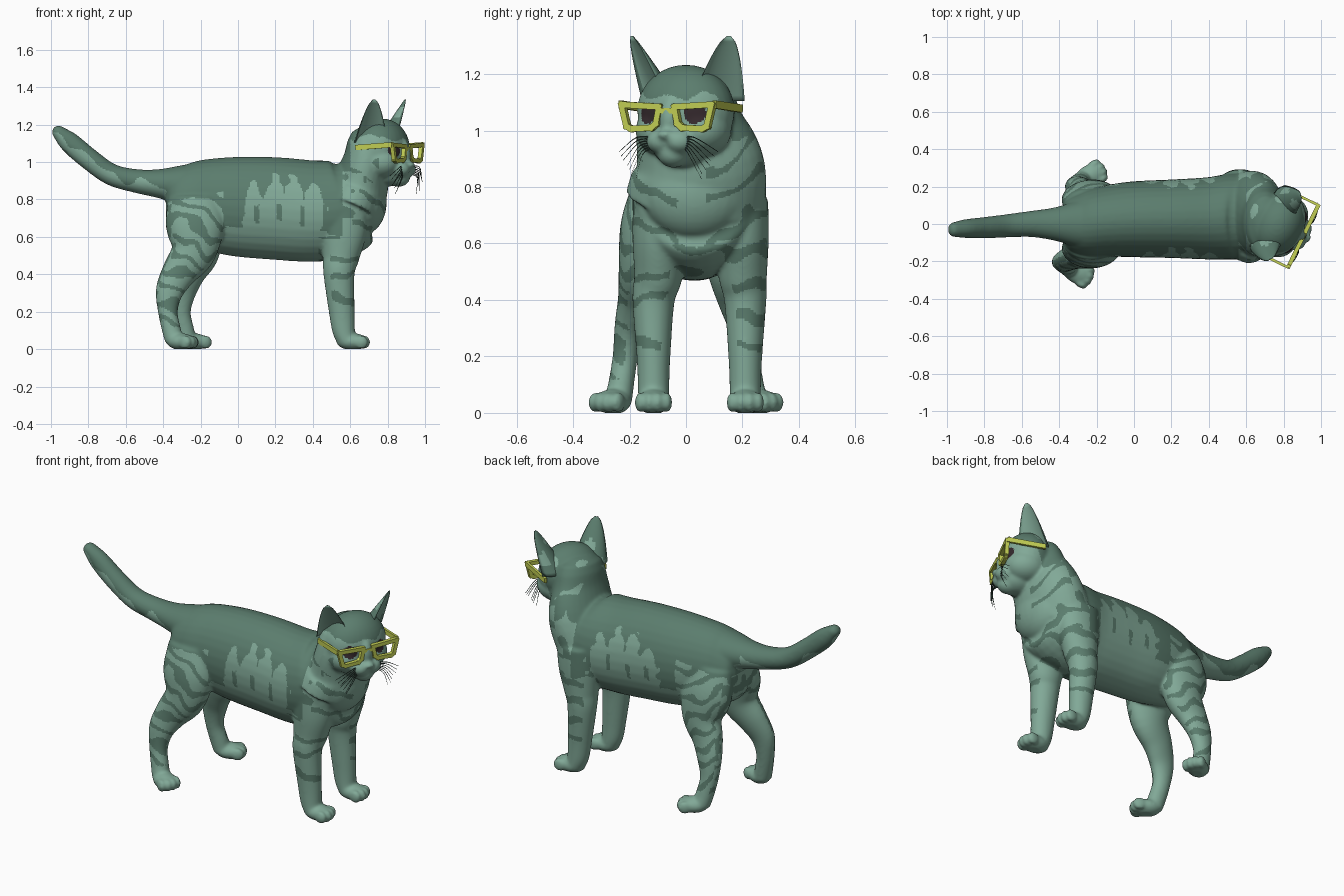
import bpy, bmesh, math
from mathutils import Vector, Matrix, noise

if "Cube" in bpy.data.objects:
    bpy.data.objects.remove(bpy.data.objects["Cube"])

def mat(name, rgb):
    m = bpy.data.materials.new(name)
    m.diffuse_color = (*rgb, 1)
    m.use_nodes = True
    m.node_tree.nodes["Principled BSDF"].inputs["Base Color"].default_value = m.diffuse_color
    return m

LIGHT = mat("light green fur", (0.22, 0.395, 0.31))
DARK = mat("dark green fur", (0.105, 0.205, 0.155))
EYE = mat("dark eye", (0.035, 0.022, 0.026))
YELLOW = mat("yellow green frame", (0.55, 0.63, 0.09))
WHISK = mat("whisker green", (0.04, 0.08, 0.06))

# Head frame: the head is turned a little towards -y
HEAD = Matrix.Translation((0.77, 0, 1.07)) @ Matrix.Rotation(math.radians(-26), 4, 'Z')
HEAD_INV = HEAD.inverted()

def spline(pts, steps=5):
    """Catmull-Rom through tuples of any length."""
    P = [Vector(p) for p in pts]
    P = [2 * P[0] - P[1]] + P + [2 * P[-1] - P[-2]]
    out = []
    for i in range(1, len(P) - 2):
        a, b, c, d = P[i - 1:i + 3]
        for s in range(steps):
            t = s / steps
            out.append(0.5 * (2 * b + (c - a) * t + (2 * a - 5 * b + 4 * c - d) * t * t
                              + (3 * b - a - 3 * c + d) * t ** 3))
    return out + [P[-2]]

def loft(bm, rings):
    """Skin a list of vertex-position rings and cap both ends."""
    R = [[bm.verts.new(p) for p in r] for r in rings]
    n = len(R[0])
    for r, s in zip(R, R[1:]):
        for i in range(n):
            bm.faces.new((r[i], r[(i + 1) % n], s[(i + 1) % n], s[i]))
    bm.faces.new(R[0][::-1])
    bm.faces.new(R[-1])

def tube(bm, pts, n=32, steps=5, rounded=True):
    """pts: x, y, z, half width across y, half depth."""
    raw = spline(pts, steps)
    C = [Vector(r[:3]) for r in raw]
    rings = []
    for i, r in enumerate(raw):
        t = (C[min(i + 1, len(C) - 1)] - C[max(i - 1, 0)]).normalized()
        side = (Vector((0, 1, 0)) - t * t.y).normalized()
        up = t.cross(side)
        ring = lambda c, k: [c + side * r[3] * k * math.cos(a) + up * r[4] * k * math.sin(a)
                             for a in (2 * math.pi * j / n for j in range(n))]
        rings.append(ring(C[i], 1))
        if rounded and i == len(raw) - 1:
            for q in (0.5, 0.85, 1.0):
                rings.append(ring(C[i] + t * r[4] * q * 0.8, math.sqrt(max(1 - q * q, 0.01))))
    loft(bm, rings)

def ball(bm, c, r, m=Matrix()):
    bmesh.ops.create_uvsphere(bm, u_segments=28, v_segments=18, radius=1,
                              matrix=m @ Matrix.Translation(c) @ Matrix.Diagonal((*r, 1)))

def make(name, bm, mats, smooth=True):
    bmesh.ops.recalc_face_normals(bm, faces=bm.faces)
    me = bpy.data.meshes.new(name)
    bm.to_mesh(me)
    bm.free()
    for m in mats:
        me.materials.append(m)
    me.shade_smooth() if smooth else me.shade_flat()
    ob = bpy.data.objects.new(name, me)
    bpy.context.collection.objects.link(ob)
    return ob

# ---- body: torso, neck, tail
bm = bmesh.new()
tube(bm, [(-.385, 0, .775, .08, .11), (-.35, 0, .775, .14, .17), (-.26, 0, .775, .175, .22),
          (-.15, .015, .772, .19, .247), (0, .025, .762, .203, .267), (.2, .028, .752, .21, .274),
          (.4, .03, .738, .22, .271), (.55, .04, .75, .23, .26), (.66, .035, .79, .21, .21),
          (.735, .03, .80, .14, .13)], rounded=False)
ball(bm, (.675, .03, .785), (.12, .19, .17))
tube(bm, [(.6, .035, .75, .25, .17), (.65, .048, .87, .232, .155), (.685, .018, 1.0, .198, .127),
          (.70, .005, 1.1, .17, .115)])
tube(bm, [(-.14, 0, .84, .15, .18), (-.28, 0, .875, .13, .115), (-.42, 0, .885, .09, .078),
          (-.55, 0, .90, .07, .063),
          (-.68, -.01, .935, .062, .058), (-.8, -.02, 1.02, .057, .058),
          (-.9, -.025, 1.105, .05, .056), (-.965, -.03, 1.165, .039, .035)])

# ---- head: skull, cheeks, muzzle, chin, nose bridge
ball(bm, (0, 0, 0), (.142, .18, .163), HEAD)
for s in (-1, 1):
    ball(bm, (.02, s * .075, -.07), (.115, .10, .09), HEAD)
    ball(bm, (.115, s * .036, -.108), (.065, .056, .048), HEAD)
ball(bm, (.10, 0, -.150), (.062, .058, .052), HEAD)
ball(bm, (.05, 0, -.12), (.105, .10, .08), HEAD)
ball(bm, (.095, 0, -.03), (.072, .05, .10), HEAD)
ball(bm, (.165, 0, -.085), (.028, .03, .018), HEAD)

# ---- legs and paws
def paw(x, y, turn, L):
    m = Matrix.Translation((x, y, 0)) @ Matrix.Rotation(turn, 4, 'Z')
    ball(bm, (0, 0, .04), (L, .060, .045), m)
    for k in (-1.5, -.5, .5, 1.5):
        ball(bm, (.066 - .012 * abs(k), k * .031, .037), (.036, .020, .037), m)

for y in (-.115, .21):
    yt = y * .92 + .008
    tube(bm, [(.57, yt, .76, .09, .13), (.565, yt, .62, .092, .122), (.55, yt, .49, .086, .098),
              (.54, y, .4, .075, .083), (.555, y, .2, .06, .069), (.565, y, .1, .056, .061),
              (.58, y, .045, .055, .05)], rounded=False)
    paw(.612, y, 0, .087)

for s, d in ((-1, 0), (1, .07)):
    tube(bm, [(-.225, s * .10, .8, .09, .15), (-.228, s * .135, .66, .097, .158),
              (-.24 + d * .3, s * .155, .52, .084, .122), (-.315 + d * .7, s * .175, .41, .066, .094),
              (-.366 + d, s * .20, .31, .053, .075), (-.375 + d, s * .215, .2, .045, .053),
              (-.355 + d, s * .23, .1, .046, .051), (-.34 + d, s * .24, .045, .05, .05)],
         rounded=False)
    paw(-.305 + d, s * .258, s * math.radians(28), .08)

# ---- fuse the parts into one smooth skin
raw = make("body_parts", bm, [LIGHT])
rm = raw.modifiers.new("fuse", 'REMESH')
rm.mode, rm.voxel_size = 'VOXEL', 0.0075
sm = raw.modifiers.new("soften", 'SMOOTH')
sm.factor, sm.iterations = 0.5, 14
me = bpy.data.meshes.new_from_object(raw.evaluated_get(bpy.context.evaluated_depsgraph_get()))
bpy.data.objects.remove(raw)
me.materials.clear()
for m in (LIGHT, DARK, EYE):
    me.materials.append(m)
for v in me.vertices:
    v.co.z = max(v.co.z, 0)

# ---- coat pattern by position and direction
def coat(c, n):
    x, y, z = c
    h = HEAD_INV @ c
    ns = noise.noise(c * 9)
    fine = noise.noise(c * 22)
    if z > .87 and x > .6 and h.length < .24:                      # head
        if h.x > .05 and ((abs(h.y) - .092) / .036) ** 2 + ((h.z + .01) / .036) ** 2 < 1:
            return 2
        if h.x > .06:
            return int(h.z > .065 + .09 * ns)
        return int(h.z > .0 + .3 * ns)
    if x < -.42 and z > .75:                                       # tail
        return int(n.z + 1.5 * ns > -.3)
    if x > .43 and z < .6:                                         # front legs
        inner = n.y * (1 if y < .05 else -1)
        return int(z > .2 and inner < .5 and n.x > -.55 and math.sin(z * 55 + 3 * ns + y * 6) > .5)
    if x > .56:                                                    # neck and chest
        if n.x > .25:
            return int(abs(y - .02) > .05 and math.sin((z - .5 * abs(y - .02)) * 46 + 3 * ns) > .6)
        return int(z > .95 + .15 * ns or ns > .12 and z > .7)
    if x < -.08 and z < .82 + .2 * (x + .2):                       # hind legs
        if n.y * y < 0 and z < .6 or z < .12 or n.z < -.5:
            return 0
        if n.x < -.7:
            return int(fine > -.05)
        return int(math.sin((z + .55 * x) * 62 + 5 * ns) > .3)
    if n.z < -.35 or z < .6 + .08 * ns:                            # belly and lower flank
        return 0
    if .03 < x + .05 * fine < .46:                                 # flank patch with fingers
        top = .75 + .1 * abs(math.sin((x - .03) * 29)) + .08 * math.sin((x - .03) * 7)
        streak = abs(math.sin((x + .02) * 26)) < .3 and .68 < z + .04 * fine < .77
        return int(z > top + .06 * fine or streak)
    return 1

for p in me.polygons:
    p.material_index = coat(p.center, p.normal)
me.shade_smooth()
bpy.context.collection.objects.link(bpy.data.objects.new("body", me))

# ---- ears: hollow crescents tapering to a point
for name, s in (("ear_near", -1), ("ear_far", 1)):
    bm = bmesh.new()
    base, tip = Vector((-.03, s * .104, .035)), Vector((.045, s * .190, .264))
    wide, back = Vector((.6, -s * .8, 0)), Vector((-.8, -s * .6, 0))
    rings = []
    for i in range(13):
        t = i / 12
        w, d = .088 * (1 - t) ** .62 + .008, .085 * (1 - t) + .006
        ring = []
        for j in range(20):
            a = 2 * math.pi * j / 20
            depth = math.sin(a) if j <= 10 else -.6 * math.sin(a)
            ring.append(HEAD @ (base.lerp(tip, t) + wide * w * math.cos(a) + back * d * (depth - .4)))
        rings.append(ring)
    loft(bm, rings)
    bm.faces.ensure_lookup_table()
    for i, f in enumerate(bm.faces):
        outer = noise.noise(f.calc_center_median() * 14) > -.25
        f.material_index = int(outer and not 11 <= i % 20 <= 18)
    make(name, bm, [LIGHT, DARK])

# ---- glasses: lens rims, bridge and side arms
def beam(bm, p, q, w, h):
    p, q = Vector(p), Vector(q)
    t = (q - p).normalized()
    side = t.cross(Vector((1, 0, 0)) if abs(t.x) < .7 else Vector((0, 0, 1))).normalized()
    up = side.cross(t)
    loft(bm, [[HEAD @ (c + side * a * w / 2 + up * b * h / 2)
               for a, b in ((-1, -1), (1, -1), (1, 1), (-1, 1))] for c in (p - t * w * .4, q + t * w * .4)])

bm = bmesh.new()
U = .15
for s in (-1, 1):
    rim = [(U, s * .03, .014), (U, s * .178, .022), (U, s * .158, -.055), (U, s * .14, -.064),
           (U, s * .06, -.06), (U, s * .042, -.045)]
    for a, b in zip(rim, rim[1:] + rim[:1]):
        beam(bm, a, b, .022, .022)
    beam(bm, (U - .005, s * .185, .022), (-.06, s * .185, .008), .014, .028)
beam(bm, (U, -.035, 0), (U, .035, 0), .02, .022)
make("glasses", bm, [YELLOW], smooth=False)

# ---- whiskers
bm = bmesh.new()
for s in (-1, 1):
    for k in range(7):
        z0 = -.095 - .006 * k
        pts = [(.14, s * .06, z0), (.165, s * (.115 - .004 * k), z0 - .004 * k),
               (.14 + .008 * (k % 3), s * (.195 - .011 * k), z0 - .05 - .01 * k)]
        path = spline([tuple(HEAD @ Vector(p)) for p in pts], 4)
        rings = []
        for i, p in enumerate(path):
            r = .0036 * (1 - .7 * i / len(path))
            rings.append([p + Vector((math.cos(a) * r, 0, math.sin(a) * r)) for a in (0, 2.09, 4.19)])
        loft(bm, rings)
make("whiskers", bm, [WHISK])
